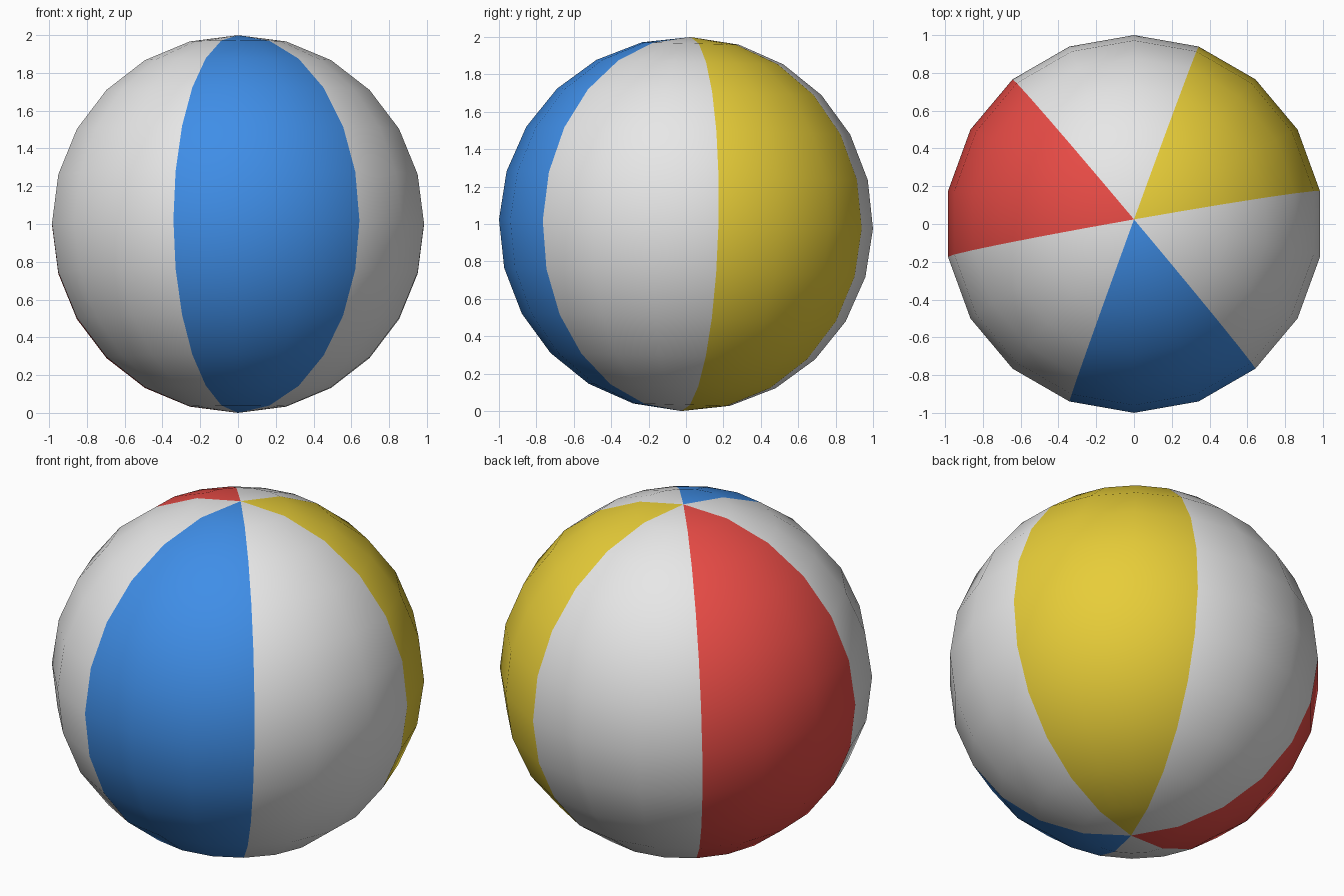
import bpy
import bmesh
from math import atan2, degrees, radians, pi
from mathutils import Matrix

cube = bpy.data.objects.get("Cube")
if cube:
    bpy.data.objects.remove(cube, do_unlink=True)


def make_material(name, rgb):
    mat = bpy.data.materials.new(name)
    mat.use_nodes = True
    color = (*rgb, 1.0)
    mat.diffuse_color = color
    mat.node_tree.nodes["Principled BSDF"].inputs["Base Color"].default_value = color
    return mat


white = make_material("white", (0.8, 0.8, 0.8))
blue = make_material("blue", (0.05, 0.27, 0.8))
yellow = make_material("yellow", (0.8, 0.61, 0.04))
red = make_material("red", (0.8, 0.07, 0.06))

# Ball: a sphere with one meridian facing the front
bm = bmesh.new()
bmesh.ops.create_uvsphere(bm, u_segments=18, v_segments=12, radius=1)
rim = next(v for v in bm.verts if abs(v.co.z) < 0.01)
turn = -pi / 2 - atan2(rim.co.y, rim.co.x)
bmesh.ops.rotate(bm, verts=bm.verts, matrix=Matrix.Rotation(turn, 3, "Z"))

# Panels: six 60 degree wedges, colours alternating with white
panels = [1, 0, 2, 0, 3, 0]
for face in bm.faces:
    c = face.calc_center_median()
    angle = (degrees(atan2(c.y, c.x)) + 110) % 360
    face.material_index = panels[int(angle // 60)]
    face.smooth = True

# Slight backward lean, then lift onto the ground
bmesh.ops.rotate(bm, verts=bm.verts, matrix=Matrix.Rotation(radians(-1.4), 3, "X"))
bmesh.ops.translate(bm, verts=bm.verts, vec=(0, 0, -min(v.co.z for v in bm.verts)))

mesh = bpy.data.meshes.new("striped_ball")
bm.to_mesh(mesh)
bm.free()
for mat in (white, blue, yellow, red):
    mesh.materials.append(mat)
ball = bpy.data.objects.new("striped_ball", mesh)
bpy.context.collection.objects.link(ball)
